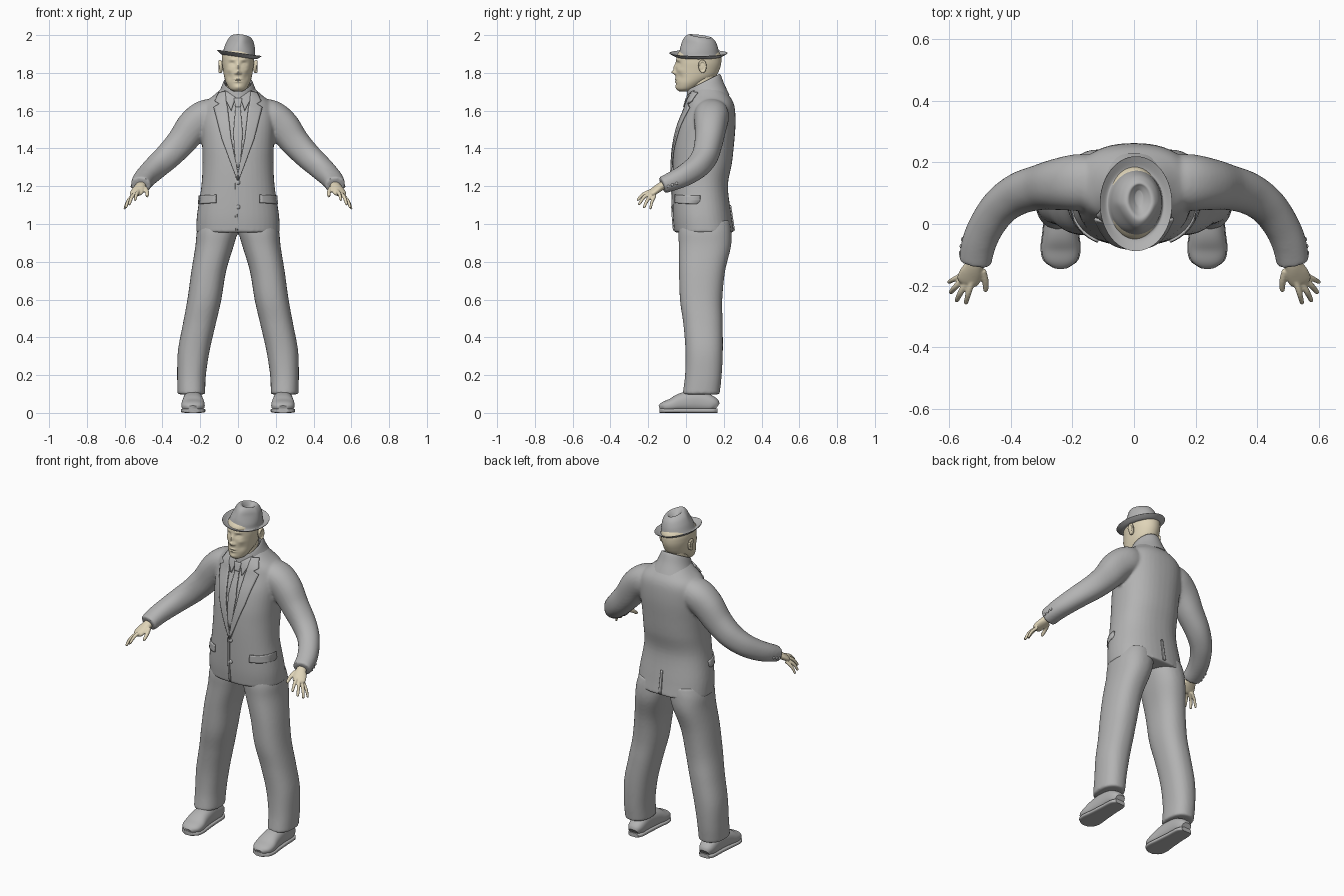
import bpy, bmesh, math
from mathutils import Vector, Matrix
from mathutils.bvhtree import BVHTree

cube = bpy.data.objects.get("Cube")
if cube:
    bpy.data.objects.remove(cube)


def material(name, rgb):
    m = bpy.data.materials.new(name)
    m.use_nodes = True
    m.diffuse_color = (*rgb, 1)
    m.node_tree.nodes["Principled BSDF"].inputs["Base Color"].default_value = (*rgb, 1)
    return m


GREY = material("suit grey", (0.45, 0.45, 0.45))
SKIN = material("pale skin", (0.74, 0.66, 0.48))


def spline(rows, steps):
    """Catmull-Rom through tuples of numbers."""
    rows = [Vector(r) for r in rows]
    p = [2 * rows[0] - rows[1]] + rows + [2 * rows[-1] - rows[-2]]
    out = []
    for i in range(1, len(p) - 2):
        a, b, c, d = p[i - 1:i + 3]
        for k in range(steps):
            t = k / steps
            out.append((2 * b + (c - a) * t + (2 * a - 5 * b + 4 * c - d) * t * t
                        + (3 * b - a - 3 * c + d) * t ** 3) / 2)
    return out + [rows[-1]]


def loft(bm, rows, side=1, sweep=False, n=40, e=2.0, steps=5, warp=None):
    """Skin rows of (x, y, z, half width, half depth, tilt); sweep turns rings along the path."""
    rows = spline([tuple(r) + (0,) * (6 - len(r)) for r in rows], steps)
    rings = []
    for i, r in enumerate(rows):
        centre = Vector(r[:3])
        u, v = Vector((1, 0, 0)), Vector((0, 1, r[5]))
        if sweep:
            t = Vector(rows[min(i + 1, len(rows) - 1)][:3]) - Vector(rows[max(i - 1, 0)][:3])
            u = t.cross(Vector((0, 0, 1))).normalized()
            v = u.cross(t).normalized()
        ring = []
        for k in range(n):
            a = math.tau * k / n
            c, s = math.cos(a), math.sin(a)
            p = centre + u * math.copysign(abs(c) ** (2 / e), c) * r[3] \
                + v * math.copysign(abs(s) ** (2 / e), s) * r[4]
            if warp:
                p = warp(p)
            ring.append(bm.verts.new((p.x * side, p.y, p.z)))
        rings.append(ring)
    for lo, hi in zip(rings, rings[1:]):
        for k in range(n):
            bm.faces.new((lo[k - 1], lo[k], hi[k], hi[k - 1]))
    bm.faces.new(rings[0])
    bm.faces.new(rings[-1])


def ball(bm, centre, size, turn=0):
    bmesh.ops.create_uvsphere(bm, u_segments=20, v_segments=12, radius=1, matrix=Matrix.Translation(centre)
                              @ Matrix.Rotation(turn, 4, "X") @ Matrix.Diagonal((*size, 1)))


def finish(name, bm, mat, voxel=0, thick=0):
    bmesh.ops.recalc_face_normals(bm, faces=bm.faces)
    me = bpy.data.meshes.new(name)
    bm.to_mesh(me)
    bm.free()
    ob = bpy.data.objects.new(name, me)
    bpy.context.collection.objects.link(ob)
    if voxel:
        mod = ob.modifiers.new("Merge", "REMESH")
        mod.mode, mod.voxel_size = "VOXEL", voxel
        mod = ob.modifiers.new("Soften", "SMOOTH")
        mod.factor, mod.iterations = 0.5, 5
        dg = bpy.context.evaluated_depsgraph_get()
        ob.data = bpy.data.meshes.new_from_object(ob.evaluated_get(dg))
        ob.modifiers.clear()
    if thick:
        mod = ob.modifiers.new("Thickness", "SOLIDIFY")
        mod.thickness, mod.offset = thick, 0
    ob.data.materials.clear()
    ob.data.materials.append(mat)
    bpy.context.view_layer.objects.active = ob
    bpy.ops.object.select_all(action="DESELECT")
    ob.select_set(True)
    bpy.ops.object.shade_smooth_by_angle(angle=math.radians(50))
    return ob


def fb(z, rx, front, back, tilt=0):
    return (0, (front + back) / 2, z, rx, (back - front) / 2, tilt)


# Jacket body and sleeves, merged into one garment
bm = bmesh.new()
loft(bm, [fb(.955, .222, -.062, .255), fb(1.05, .217, -.07, .24), fb(1.2, .194, -.072, .222),
          fb(1.32, .188, -.07, .243), fb(1.42, .19, -.062, .254), fb(1.52, .195, -.04, .262),
          fb(1.6, .192, -.008, .26), fb(1.645, .172, .005, .25), fb(1.68, .13, .018, .228),
          fb(1.72, .085, .04, .195)], e=2.3)
for s in (-1, 1):
    loft(bm, [(.10, .135, 1.585, .08, .075), (.17, .135, 1.57, .092, .088), (.235, .13, 1.52, .085, .088),
              (.30, .12, 1.435, .074, .078), (.37, .10, 1.36, .068, .07), (.43, .06, 1.305, .062, .064),
              (.475, 0, 1.262, .058, .058), (.502, -.06, 1.232, .056, .052), (.516, -.125, 1.205, .053, .045)],
         side=s, sweep=True, e=2.2)
jacket = finish("jacket", bm, GREY, voxel=.008)
surface = BVHTree.FromObject(jacket, bpy.context.evaluated_depsgraph_get())


def plate(name, a, b, lift, face=-1, cuts=6):
    """Thin cloth panel between two (x, z) edges, laid on the jacket's front or back."""
    bm = bmesh.new()
    grid = []
    for pa, pb in zip(*[[Vector(e[i]).lerp(Vector(e[i + 1]), k / cuts) for i in range(len(e) - 1)
                         for k in range(cuts + (i == len(e) - 2))] for e in (a, b)]):
        row = []
        for k in range(cuts + 1):
            x, z = pa.lerp(pb, k / cuts)
            hit = surface.ray_cast(Vector((x, face * 2, z)), Vector((0, -face, 0)))[0]
            row.append(bm.verts.new((x, (hit.y if hit else .08) + face * lift, z)))
        grid.append(row)
    for r, q in zip(grid, grid[1:]):
        for k in range(cuts):
            bm.faces.new((r[k], r[k + 1], q[k + 1], q[k]))
    return finish(name, bm, GREY, thick=.009)


def flip(edge, s):
    return [(x * s, z) for x, z in edge]


# Tie, shirt collar wings, lapels and pocket flaps
plate("tie", [(-.021, 1.66), (-.013, 1.615), (-.025, 1.48), (-.012, 1.3)],
      [(.021, 1.66), (.013, 1.615), (.025, 1.48), (.012, 1.3)], .005)
plate("tie_knot", [(-.022, 1.665), (-.013, 1.618)], [(.022, 1.665), (.013, 1.618)], .009)
for s, tag in ((-1, "right"), (1, "left")):
    plate(tag + "_shirt_wing", flip([(.01, 1.675), (.036, 1.60)], s), flip([(.07, 1.705), (.062, 1.65)], s), .006)
    plate(tag + "_lapel",
          flip([(.066, 1.70), (.062, 1.65), (.058, 1.63), (.054, 1.61), (.036, 1.45), (-.006, 1.24)], s),
          flip([(.10, 1.695), (.122, 1.65), (.098, 1.635), (.128, 1.618), (.085, 1.45), (.004, 1.23)], s), .008)
    plate(tag + "_pocket_flap", flip([(.116, 1.155), (.116, 1.112)], s), flip([(.205, 1.15), (.207, 1.106)], s), .005)
plate("front_edge", [(-.014, 1.25), (-.016, 1.08), (-.012, .965)], [(-.004, 1.25), (-.005, 1.08), (-.001, .965)], .002)
plate("back_vent", [(-.008, 1.1), (-.012, .965)], [(.004, 1.1), (.006, .965)], .002, face=1)

# Front and cuff buttons
bm = bmesh.new()
for z in (1.22, 1.09):
    y = surface.ray_cast(Vector((0, -2, z)), Vector((0, 1, 0)))[0].y
    ball(bm, (0, y, z), (.012, .008, .012))
for s in (-1, 1):
    for k in range(3):
        x, y, z = .54, -.05 - .022 * k, 1.215 - .008 * k
        hit, normal = surface.ray_cast(Vector((s, y, z)), Vector((-s, 0, 0)))[:2]
        if hit:
            ball(bm, hit, (.006, .008, .008))
finish("buttons", bm, GREY)

# Standing collars
bm = bmesh.new()
loft(bm, [(0, .115, 1.655, .128, .115, .25), (0, .103, 1.70, .098, .10, .4), (0, .094, 1.748, .077, .088, .5),
          (0, .09, 1.745, .07, .08, .5), (0, .09, 1.72, .066, .075, .5)])
finish("jacket_collar", bm, GREY)
bm = bmesh.new()
loft(bm, [(0, .08, 1.66, .082, .082, .3), (0, .082, 1.735, .068, .074, .42), (0, .082, 1.73, .062, .068, .42)])
finish("shirt_collar", bm, GREY)

# Trousers: two legs merged at the hips
bm = bmesh.new()
for s in (-1, 1):
    loft(bm, [(.247, .08, .098, .073, .098), (.246, .092, .2, .076, .097), (.234, .096, .33, .084, .099),
              (.205, .09, .47, .087, .104), (.178, .08, .6, .09, .112), (.155, .085, .75, .092, .122),
              (.125, .10, .88, .101, .138), (.11, .10, .96, .108, .14), (.10, .10, 1.02, .10, .13)],
         side=s, e=2.3)
finish("trousers", bm, GREY, voxel=.008)

# Shoes with soles
SHOE = [(.163, .03, .05), (.135, .046, .085), (.06, .05, .115), (-.02, .056, .102),
        (-.075, .062, .073), (-.115, .054, .056), (-.138, .026, .036)]
for s, tag in ((-1, "right"), (1, "left")):
    bm = bmesh.new()
    loft(bm, [(.238, y, h / 2 + .004, w, h / 2) for y, w, h in SHOE], side=s, sweep=True, e=2.4)
    loft(bm, [(.238, y * 1.02, .012, w * 1.05, .012) for y, w, h in SHOE], side=s, sweep=True, e=4)
    finish(tag + "_shoe", bm, GREY)

# Hands: palm and five jointed fingers
FINGERS = [((.492, -.15, 1.19), (.482, -.185, 1.17), (.481, -.215, 1.148), .011),
           ((.525, -.185, 1.175), (.537, -.225, 1.158), (.545, -.256, 1.128), .0095),
           ((.54, -.185, 1.165), (.562, -.222, 1.142), (.575, -.248, 1.105), .0098),
           ((.551, -.178, 1.155), (.58, -.205, 1.125), (.594, -.222, 1.088), .0095),
           ((.555, -.165, 1.15), (.585, -.18, 1.118), (.60, -.188, 1.082), .0085)]
for s, tag in ((-1, "right"), (1, "left")):
    bm = bmesh.new()
    loft(bm, [(.508, -.09, 1.218, .027, .022), (.516, -.13, 1.2, .029, .022), (.528, -.16, 1.18, .037, .02),
              (.54, -.185, 1.162, .036, .016), (.545, -.197, 1.154, .022, .008)], side=s, sweep=True, n=24)
    for root, mid, tip, r in FINGERS:
        end = Vector(tip) + (Vector(tip) - Vector(mid)) * .08
        loft(bm, [(*root, r * 1.15, r * 1.15), (*mid, r, r), (*tip, r * .75, r * .75), (*end, r * .25, r * .25)],
             side=s, sweep=True, n=12)
    finish(tag + "_hand", bm, SKIN, voxel=.0035)

# Head: facial features are soft bumps and hollows (x, z, width, height, push back)
BUMPS = [(0, 1.803, .011, .010, -.021), (0, 1.83, .008, .02, -.011), (.014, 1.798, .006, .006, -.007),
         (.032, 1.848, .015, .010, .011), (.032, 1.846, .010, .006, -.006), (.03, 1.869, .018, .006, -.004),
         (0, 1.767, .018, .004, -.006), (0, 1.754, .016, .005, -.006), (0, 1.7605, .02, .002, .003),
         (0, 1.724, .02, .012, -.006), (.045, 1.78, .014, .018, .005), (.048, 1.815, .014, .012, -.004)]


def face(p):
    if p.y < .04:
        p.y += sum(d * math.exp(-((abs(p.x) - x) / w) ** 2 - ((p.z - z) / h) ** 2) for x, z, w, h, d in BUMPS)
    return p


bm = bmesh.new()
loft(bm, [fb(1.702, .022, -.036, .02), fb(1.715, .044, -.048, .05), fb(1.745, .062, -.053, .10),
          fb(1.78, .073, -.055, .155), fb(1.82, .08, -.055, .178), fb(1.86, .085, -.052, .187),
          fb(1.90, .083, -.045, .182), fb(1.94, .06, -.01, .15)], n=112, steps=9, warp=face)
finish("head", bm, SKIN)
bm = bmesh.new()
loft(bm, [(0, .09, 1.6, .064, .066), (0, .088, 1.7, .06, .064), (0, .09, 1.8, .06, .066)])
finish("neck", bm, SKIN)
bm = bmesh.new()
for s in (-1, 1):
    ball(bm, (s * .09, .085, 1.832), (.011, .02, .034), .2)
    for k in range(14):
        a = math.radians(-70 + k * 20)
        ball(bm, (s * .098, .087 + .017 * math.sin(a), 1.834 + .029 * math.cos(a)), (.006, .006, .007))
finish("ears", bm, SKIN, voxel=.0025)

# Hat: upturned brim, pinched crown with a sunken top, worn at a slant
TILT = Matrix.Translation((.004, .066, 1.887)) @ Matrix.Rotation(.14, 4, "Y")


def slant(p):
    if p.z > .03 and p.y < 0:
        p.x *= 1 - .35 * min(1, -p.y / .09) * min(1, (p.z - .03) / .05)
    return TILT @ p


bm = bmesh.new()
loft(bm, [(0, 0, .004, .07, .09), (0, 0, -.002, .092, .118), (0, 0, .014, .116, .15), (0, 0, .019, .118, .153),
          (0, 0, .017, .115, .15), (0, 0, .004, .095, .118), (0, .003, .012, .087, .107),
          (0, .004, .05, .08, .099, -.03), (0, .006, .085, .068, .086, -.1), (0, .008, .104, .053, .07, -.14),
          (0, .01, .109, .04, .056, -.14), (0, .014, .1, .028, .043, -.12), (0, .018, .086, .012, .024, -.1)],
     n=64, warp=slant)
finish("hat", bm, GREY)
